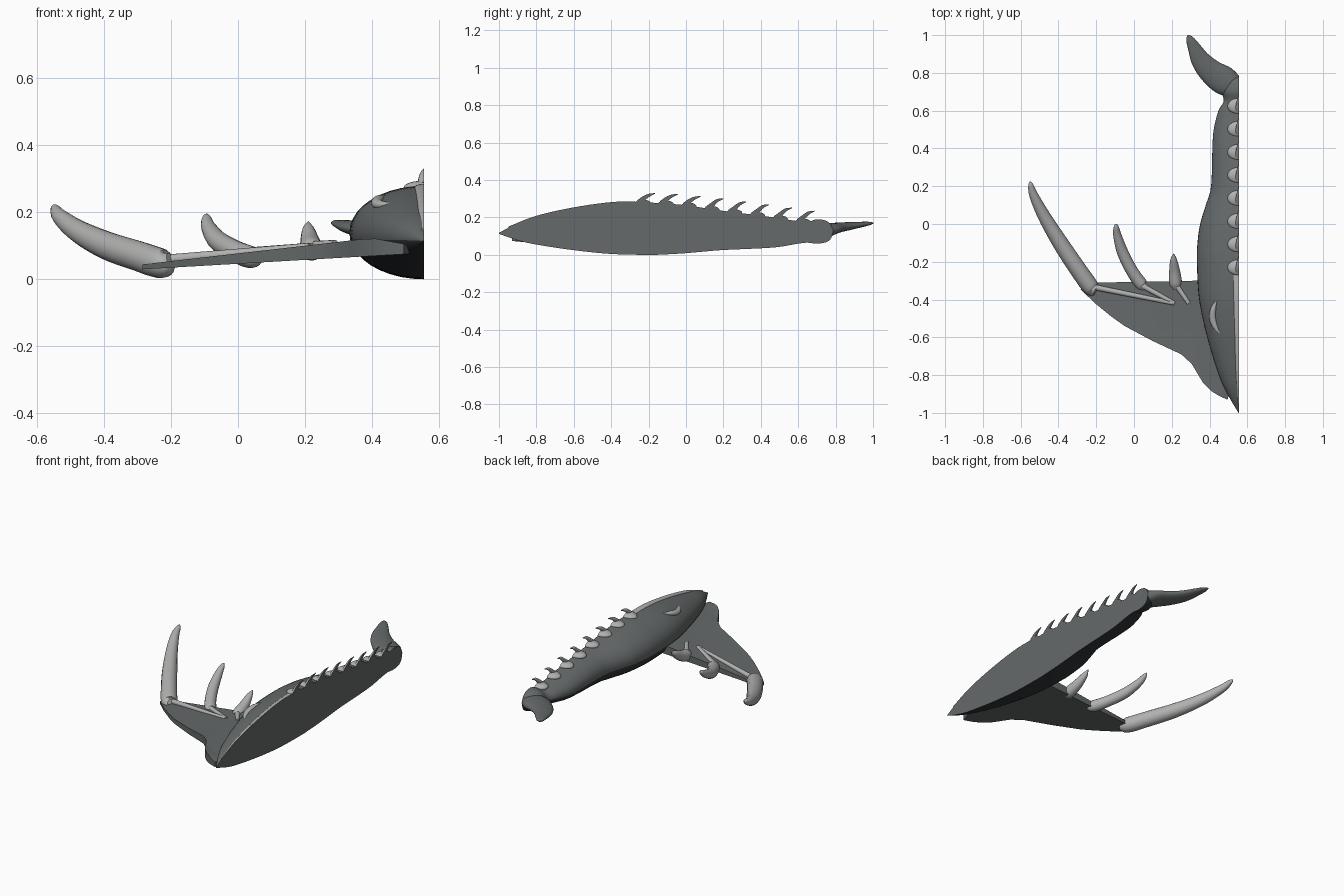
import bpy, bmesh, math
from mathutils import Vector

if "Cube" in bpy.data.objects:
    bpy.data.objects.remove(bpy.data.objects["Cube"])

CUT = 0.555  # the creature is halved on this plane


def material(name, rgb):
    m = bpy.data.materials.new(name)
    m.diffuse_color = (*rgb, 1)
    m.use_nodes = True
    m.node_tree.nodes["Principled BSDF"].inputs["Base Color"].default_value = m.diffuse_color
    return m


HIDE = material("slate_hide", (0.13, 0.142, 0.142))
BONE = material("pale_bone", (0.44, 0.44, 0.435))
BELLY = material("dark_belly", (0.03, 0.035, 0.038))


def finish(name, bm, mat, cut=False):
    if cut:  # slice on the middle plane and close with a hide-coloured face
        geom = bm.verts[:] + bm.edges[:] + bm.faces[:]
        r = bmesh.ops.bisect_plane(bm, geom=geom, plane_co=(CUT, 0, 0), dist=1e-5,
                                   plane_no=(1, 0, 0), clear_outer=True)
        edges = [e for e in r["geom_cut"] if isinstance(e, bmesh.types.BMEdge)]
        fill = bmesh.ops.contextual_create(bm, geom=edges)
        for f in fill["faces"]:
            f.material_index = 1
    bmesh.ops.recalc_face_normals(bm, faces=bm.faces[:])
    me = bpy.data.meshes.new(name)
    bm.to_mesh(me)
    bm.free()
    for m in (mat, HIDE, BELLY):
        me.materials.append(m)
    ob = bpy.data.objects.new(name, me)
    bpy.context.collection.objects.link(ob)
    bpy.ops.object.select_all(action='DESELECT')
    ob.select_set(True)
    bpy.context.view_layer.objects.active = ob
    bpy.ops.object.shade_smooth_by_angle(angle=math.radians(40))
    return ob


def smooth_path(ctrl, steps):
    # Catmull-Rom through the control rows
    pts = [Vector(c) for c in ctrl]
    p = [pts[0] * 2 - pts[1]] + pts + [pts[-1] * 2 - pts[-2]]
    out = []
    for i in range(1, len(p) - 2):
        a, b, c, d = p[i - 1:i + 3]
        for s in range(steps):
            t = s / steps
            out.append(0.5 * (2 * b + (c - a) * t + (2 * a - 5 * b + 4 * c - d) * t * t
                              + (3 * b - a - 3 * c + d) * t ** 3))
    return out + [pts[-1]]


def tube(name, ctrl, mat, steps=5, sides=20, axis=None, cut=False, belly=False):
    # rows are x, y, z, half width, half height
    rows = smooth_path(ctrl, steps)
    cen = [Vector(r[:3]) for r in rows]
    bm = bmesh.new()
    rings = []
    for i, r in enumerate(rows):
        t = axis or (cen[min(i + 1, len(cen) - 1)] - cen[max(i - 1, 0)]).normalized()
        side = t.cross(Vector((0, 0, 1))).normalized()
        up = side.cross(t)
        w, h = max(r[3], 0.001), max(r[4], 0.001)
        rings.append([bm.verts.new(cen[i] + side * w * math.cos(a) + up * h * math.sin(a))
                      for a in (2 * math.pi * k / sides for k in range(sides))])
    for a, b in zip(rings, rings[1:]):
        for k in range(sides):
            j = (k + 1) % sides
            f = bm.faces.new((a[k], a[j], b[j], b[k]))
            if belly and math.sin(2 * math.pi * (k + 0.5) / sides) < -0.15:
                f.material_index = 2  # underside
    bm.faces.new(rings[0])
    bm.faces.new(rings[-1])
    return finish(name, bm, mat, cut)


# Body: y, half width, bottom, top
BODY = [(-1, 0.002, 0.112, 0.118), (-0.9, 0.06, 0.078, 0.17), (-0.8, 0.105, 0.055, 0.202),
        (-0.6, 0.167, 0.025, 0.247), (-0.4, 0.21, 0.005, 0.275), (-0.2, 0.222, 0.0, 0.279),
        (-0.1, 0.219, 0.003, 0.274), (0, 0.205, 0.009, 0.265), (0.1, 0.175, 0.018, 0.25),
        (0.2, 0.147, 0.026, 0.235), (0.4, 0.14, 0.035, 0.21), (0.5, 0.133, 0.043, 0.195),
        (0.6, 0.108, 0.06, 0.18), (0.65, 0.08, 0.065, 0.176), (0.7, 0.09, 0.06, 0.19),
        (0.75, 0.07, 0.068, 0.182), (0.775, 0.04, 0.088, 0.16), (0.785, 0.003, 0.12, 0.13)]
tube("body", [(CUT, y, (b + t) / 2, w, (t - b) / 2) for y, w, b, t in BODY], HIDE,
     sides=40, axis=Vector((0, 1, 0)), cut=True, belly=True)


def body_top(y):
    for (y0, _, _, a), (y1, _, _, b) in zip(BODY, BODY[1:]):
        if y0 <= y <= y1:
            return a + (b - a) * (y - y0) / (y1 - y0)


# Pale ridge along the top of the head
tube("head_ridge", [(CUT, y, body_top(y) - 0.004, w, 0.011) for y, w in
                    ((-0.95, 0.007), (-0.8, 0.016), (-0.6, 0.022), (-0.4, 0.028), (-0.27, 0.031))],
     BONE, axis=Vector((0, 1, 0)), cut=True)

# Row of back knobs, each with a swept spike
for i in range(8):
    y = -0.23 + i * 0.122
    z = body_top(y) - 0.004
    bm = bmesh.new()
    bmesh.ops.create_uvsphere(bm, u_segments=20, v_segments=12, radius=1)
    bmesh.ops.scale(bm, vec=(0.06, 0.043, 0.02), verts=bm.verts)
    bmesh.ops.translate(bm, vec=(CUT, y, z), verts=bm.verts)
    finish("back_knob", bm, BONE, cut=True)
    h = 0.054 if i < 3 else 0.06
    tube("back_spike", [(CUT, y - 0.02, z + 0.004, 0.02, 0.017),
                        (CUT, y + 0.005, z + 0.028, 0.016, 0.012),
                        (CUT, y + 0.032, z + h - 0.01, 0.01, 0.008),
                        (CUT, y + 0.064, z + h, 0.002, 0.002)], BONE, sides=12, cut=True)

# Tail fluke, flat and curved
tube("tail_fluke", [(0.535, 0.725, 0.125, 0.06, 0.045), (0.475, 0.76, 0.137, 0.076, 0.034),
                    (0.41, 0.805, 0.145, 0.066, 0.027), (0.355, 0.865, 0.153, 0.052, 0.022),
                    (0.318, 0.935, 0.162, 0.034, 0.015), (0.295, 0.98, 0.168, 0.02, 0.009),
                    (0.284, 1.0, 0.17, 0.004, 0.003)], HIDE, sides=24, cut=True)


# Side fin: wedge plate, thick at the body and thin at the tip
def fin_top(x):
    return 0.045 + (x + 0.28) * 0.115 - max(0, x - 0.4) * 0.3


FIN = [(0.5, -0.3), (0.33, -0.3), (0, -0.307), (-0.2, -0.31), (-0.285, -0.345), (-0.2, -0.425),
       (-0.12, -0.49), (-0.05, -0.54), (0.1, -0.62), (0.25, -0.69), (0.305, -0.74), (0.335, -0.79),
       (0.365, -0.84), (0.41, -0.885), (0.45, -0.91), (0.495, -0.93), (0.51, -0.88)]
bm = bmesh.new()
top = [bm.verts.new((x, y, fin_top(x))) for x, y in FIN]
low = [bm.verts.new((x, y, 0.03 + (x + 0.28) * 0.058)) for x, y in FIN]
caps = [bm.faces.new(top), bm.faces.new(low[::-1])]
for k in range(len(FIN)):
    j = (k + 1) % len(FIN)
    bm.faces.new((top[k], low[k], low[j], top[j]))
bmesh.ops.triangulate(bm, faces=caps)
finish("side_fin", bm, HIDE)

# Claws along the rear edge of the fin: x, y, z, radius
CLAWS = {
    "long_claw": [(-0.2, -0.355, 0.055, 0.024), (-0.228, -0.335, 0.047, 0.044),
                  (-0.3, -0.235, 0.07, 0.045), (-0.39, -0.1, 0.1, 0.042),
                  (-0.475, 0.04, 0.142, 0.034), (-0.53, 0.15, 0.185, 0.024),
                  (-0.546, 0.205, 0.21, 0.014), (-0.55, 0.225, 0.22, 0.002)],
    "middle_claw": [(0.065, -0.34, 0.075, 0.018), (0.04, -0.32, 0.066, 0.033),
                    (-0.01, -0.25, 0.085, 0.032), (-0.06, -0.15, 0.115, 0.03),
                    (-0.088, -0.06, 0.155, 0.022), (-0.094, -0.015, 0.183, 0.013),
                    (-0.093, 0.0, 0.195, 0.002)],
    "short_claw": [(0.225, -0.34, 0.083, 0.025), (0.22, -0.31, 0.09, 0.034),
                   (0.215, -0.25, 0.112, 0.029), (0.21, -0.19, 0.148, 0.018),
                   (0.21, -0.158, 0.172, 0.002)]}
for name, rows in CLAWS.items():
    tube(name, [(x, y, z, r, r) for x, y, z, r in rows], BONE, sides=16)

# Finger bones lying on the fin: start, end, height above the fin at the start
for (x0, y0), (x1, y1), up in (((-0.21, -0.335), (0.21, -0.42), 0.006),
                               ((0.04, -0.325), (0.215, -0.42), -0.001),
                               ((0.225, -0.325), (0.29, -0.42), -0.004)):
    tube("finger_bone", [(x0, y0, fin_top(x0) + up, 0.015, 0.015),
                         (x1, y1, fin_top(x1) - 0.004, 0.011, 0.011)], BONE, sides=12)

# Crescent brow over the eye
tube("brow", [(0.438, -0.405, 0.249, 0.003, 0.003), (0.42, -0.45, 0.238, 0.015, 0.013),
              (0.417, -0.5, 0.226, 0.019, 0.015), (0.435, -0.55, 0.221, 0.014, 0.012),
              (0.47, -0.592, 0.224, 0.003, 0.003)], BONE, sides=14)
